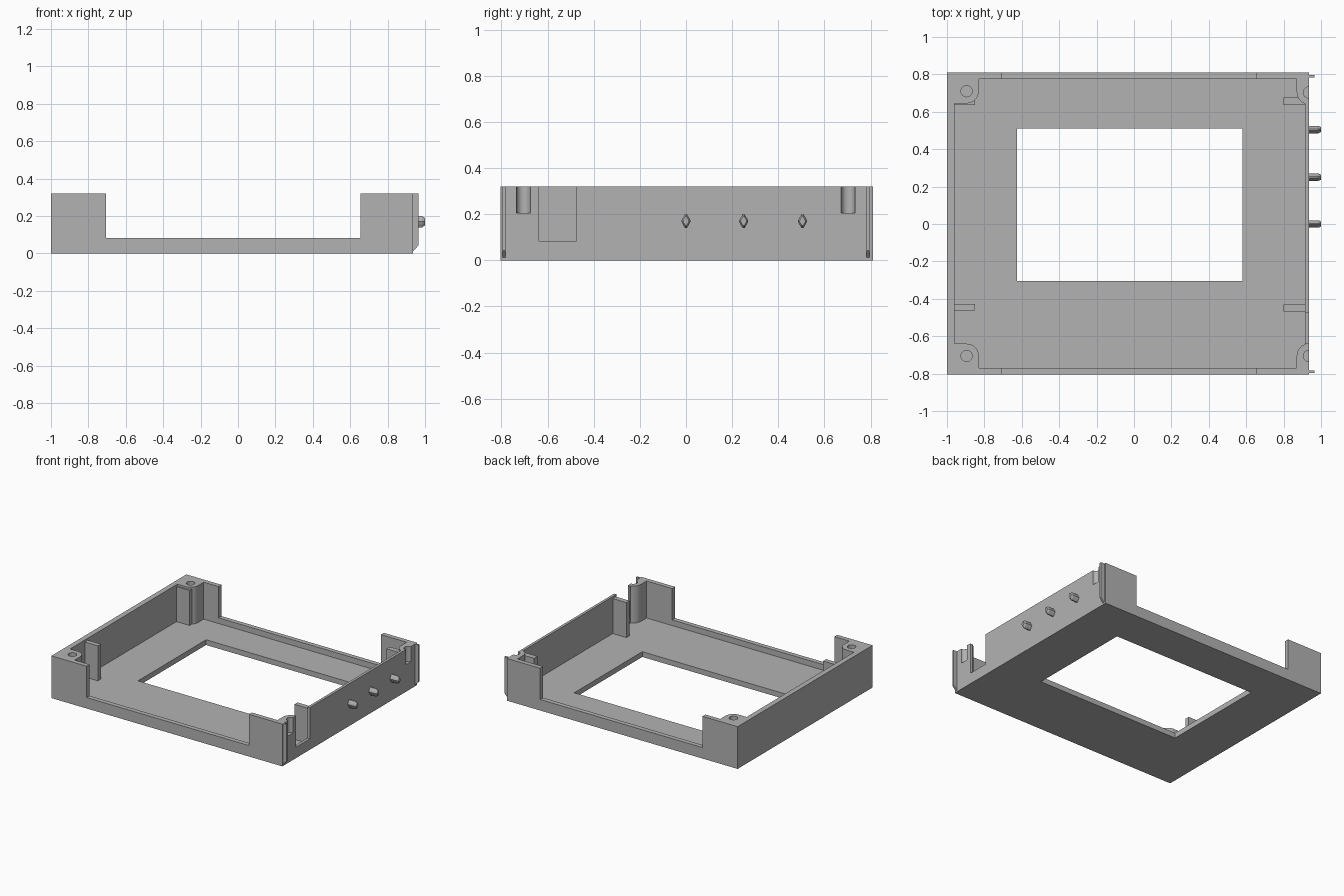
import bpy, bmesh, math
from mathutils import Vector

if "Cube" in bpy.data.objects:
    bpy.data.objects.remove(bpy.data.objects["Cube"])

grey = bpy.data.materials.new("plain grey")
grey.diffuse_color = (0.45, 0.45, 0.45, 1)
grey.use_nodes = True
grey.node_tree.nodes["Principled BSDF"].inputs["Base Color"].default_value = grey.diffuse_color


def prism(name, pts, lo, hi, axis="z"):
    """Extrude a 2D profile from lo to hi along the named axis."""
    place = {"z": lambda a, b, c: (a, b, c),
             "y": lambda a, b, c: (a, c, b),
             "x": lambda a, b, c: (c, a, b)}[axis]
    bm = bmesh.new()
    face = bm.faces.new([bm.verts.new(place(a, b, lo)) for a, b in pts])
    ext = bmesh.ops.extrude_face_region(bm, geom=[face])
    top = [v for v in ext["geom"] if isinstance(v, bmesh.types.BMVert)]
    bmesh.ops.translate(bm, verts=top, vec=Vector(place(0, 0, hi - lo)))
    bmesh.ops.recalc_face_normals(bm, faces=bm.faces)
    me = bpy.data.meshes.new(name)
    bm.to_mesh(me)
    bm.free()
    me.materials.append(grey)
    ob = bpy.data.objects.new(name, me)
    bpy.context.collection.objects.link(ob)
    return ob


def box(name, x0, x1, y0, y1, z0, z1):
    return prism(name, [(x0, y0), (x1, y0), (x1, y1), (x0, y1)], z0, z1)


def arc(cx, cy, r, a0, a1, n=10):
    return [(cx + r * math.cos(math.radians(a0 + (a1 - a0) * i / n)),
             cy + r * math.sin(math.radians(a0 + (a1 - a0) * i / n)))
            for i in range(n + 1)]


def cut(target, cutter):
    mod = target.modifiers.new("cut", "BOOLEAN")
    mod.operation, mod.solver, mod.object = "DIFFERENCE", "EXACT", cutter
    bpy.context.view_layer.objects.active = target
    bpy.ops.object.modifier_apply(modifier=mod.name)
    bpy.data.objects.remove(cutter)


# Tray body: solid block, hollowed by a pocket that leaves four corner bosses
tray = box("tray_body", -1, 0.935, -0.805, 0.81, 0, 0.32)
R = 0.065
pocket = ([(-0.96, -0.64)] + arc(-0.895, -0.705, R, 90, 0)
          + [(-0.83, -0.77), (0.87, -0.77)] + arc(0.935, -0.705, R, 180, 108)
          + arc(0.935, 0.705, R, 252, 180) + [(0.87, 0.775), (-0.83, 0.775)]
          + arc(-0.895, 0.71, R, 0, -90) + [(-0.96, 0.645)])
cut(tray, prism("pocket_cutter", pocket, 0.04, 0.5))

# Window, low front and back walls, right-hand slot
cut(tray, box("window_cutter", -0.625, 0.58, -0.305, 0.51, -0.1, 0.2))
cut(tray, box("low_wall_cutter", -0.705, 0.655, -1, 1, 0.083, 0.5))
cut(tray, box("slot_cutter", 0.9, 1, -0.638, -0.475, 0.083, 0.5))

# Screw holes; the right pair are open on the outer face
for x, y in [(-0.895, -0.705), (-0.895, 0.71), (0.935, -0.705), (0.935, 0.703)]:
    cut(tray, prism("hole_cutter", arc(x, y, 0.03, 0, 345, 23), 0.205, 0.5))

bpy.context.view_layer.objects.active = tray
tray.select_set(True)
bpy.ops.object.shade_smooth_by_angle(angle=math.radians(30))

# Upright ribs inside the left and right walls
box("rib_left_front", -0.965, -0.85, -0.463, -0.427, 0.035, 0.305)
box("rib_left_back", -0.965, -0.85, 0.635, 0.665, 0.035, 0.305)
box("rib_right_front", 0.80, 0.92, -0.467, -0.43, 0.035, 0.305)
box("rib_right_back", 0.80, 0.92, 0.635, 0.675, 0.035, 0.305)

# Thin chamfered guide strips on the right face
strip = [(0.93, 0.013), (0.937, 0.013), (0.965, 0.043), (0.965, 0.32), (0.93, 0.32)]
for name, y in (("front", -0.796), ("back", 0.782)):
    prism("guide_strip_" + name, strip, y, y + 0.014, "y")

# Pointed-oval locating pins with chamfered tips
oval = [(0.004, 0.03), (0.015, 0.012), (0.02, 0), (0.015, -0.012), (0.004, -0.03),
        (-0.004, -0.03), (-0.015, -0.012), (-0.02, 0), (-0.015, 0.012), (-0.004, 0.03)]
for i, y in enumerate((0, 0.25, 0.505)):
    c = Vector((y, 0.17))
    pin = prism(f"pin_{i + 1}", [c + Vector(p) for p in oval], 0.925, 0.985, "x")
    bm = bmesh.new()
    bm.from_mesh(pin.data)
    tip = max(bm.faces, key=lambda f: f.calc_center_median().x)
    new = bmesh.ops.extrude_discrete_faces(bm, faces=[])["faces"]
    ext = bmesh.ops.extrude_face_region(bm, geom=[tip])
    for v in ext["geom"]:
        if isinstance(v, bmesh.types.BMVert):
            v.co = Vector((1.0, y + (v.co.y - y) * 0.65, 0.17 + (v.co.z - 0.17) * 0.65))
    if tip.is_valid:
        bmesh.ops.delete(bm, geom=[tip], context="FACES_ONLY")
    bmesh.ops.recalc_face_normals(bm, faces=bm.faces)
    bm.to_mesh(pin.data)
    bm.free()
